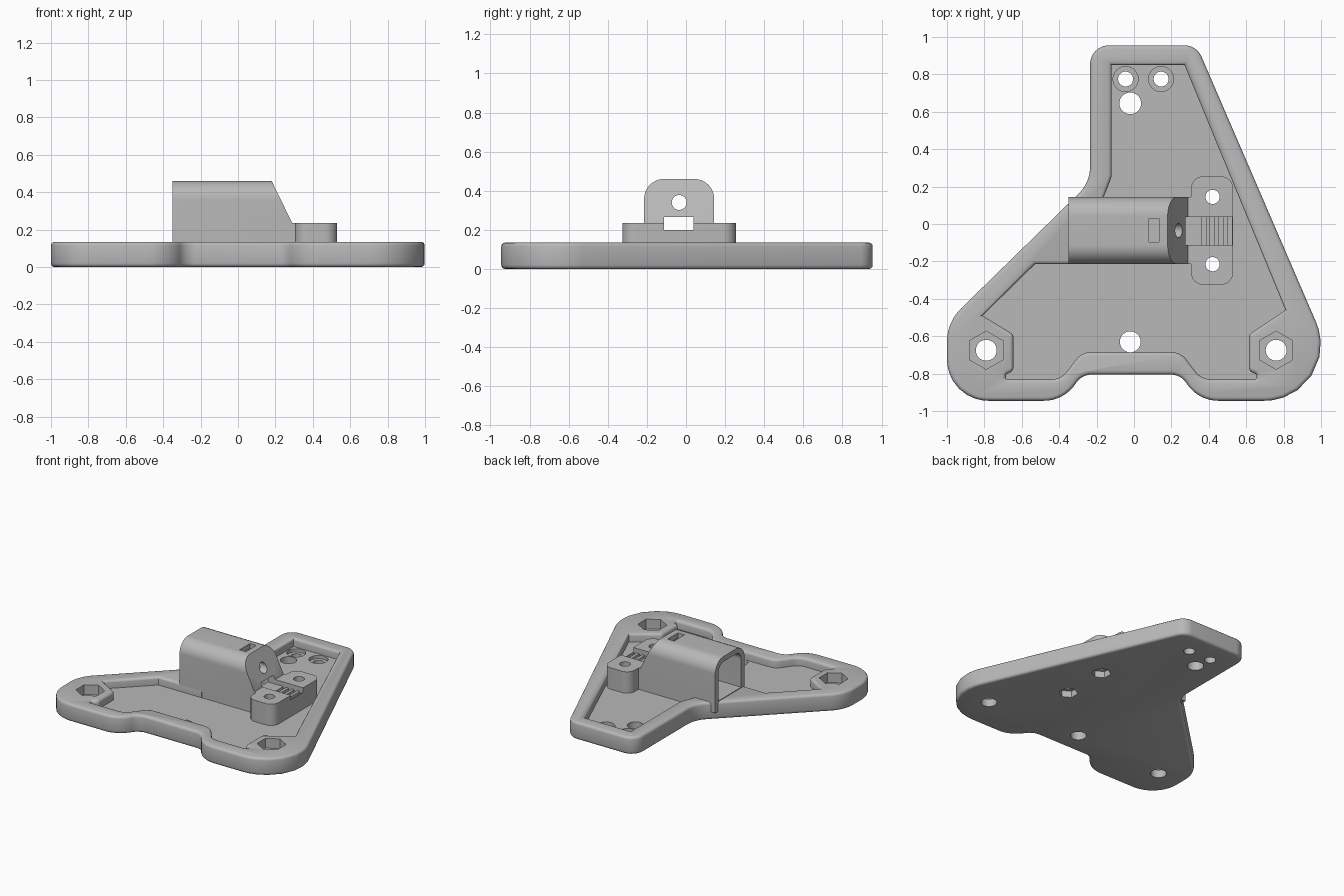
import bpy, bmesh, math
from mathutils import Vector

cube = bpy.data.objects.get("Cube")
if cube:
    bpy.data.objects.remove(cube, do_unlink=True)

grey = bpy.data.materials.new("plain_grey")
grey.use_nodes = True
grey.diffuse_color = (0.48, 0.48, 0.48, 1)
grey.node_tree.nodes["Principled BSDF"].inputs["Base Color"].default_value = (0.48, 0.48, 0.48, 1)


def rounded(corners, steps=8):
    """Polygon from (x, y, radius) corners."""
    out = []
    n = len(corners)
    for i, (x, y, r) in enumerate(corners):
        p = Vector((x, y))
        if r == 0:
            out.append(p)
            continue
        u = (Vector(corners[i - 1][:2]) - p).normalized()
        v = (Vector(corners[(i + 1) % n][:2]) - p).normalized()
        half = u.angle(v) / 2
        centre = p + (u + v).normalized() * (r / math.sin(half))
        t = r / math.tan(half)
        a, b = p + u * t - centre, p + v * t - centre
        for k in range(steps + 1):
            out.append(centre + a.lerp(b, k / steps).normalized() * r)
    return out


def circle(x, y, r, sides=32):
    turn = 2 * math.pi / sides
    return [Vector((x + r * math.sin(turn * i), y + r * math.cos(turn * i))) for i in range(sides)]


def rect(x0, x1, y0, y1, r=0):
    return rounded([(x0, y0, r), (x1, y0, r), (x1, y1, r), (x0, y1, r)])


AXES = {"z": lambda a, b, c: (a, b, c), "x": lambda a, b, c: (c, a, b), "y": lambda a, b, c: (a, c, b)}


def prism(name, pts, lo, hi, axis="z"):
    place = AXES[axis]
    bm = bmesh.new()
    low = [bm.verts.new(place(p[0], p[1], lo)) for p in pts]
    high = [bm.verts.new(place(p[0], p[1], hi)) for p in pts]
    bm.faces.new(low)
    bm.faces.new(high)
    for i in range(len(pts)):
        bm.faces.new((low[i - 1], low[i], high[i], high[i - 1]))
    bmesh.ops.recalc_face_normals(bm, faces=bm.faces)
    mesh = bpy.data.meshes.new(name)
    bm.to_mesh(mesh)
    bm.free()
    mesh.materials.append(grey)
    ob = bpy.data.objects.new(name, mesh)
    bpy.context.collection.objects.link(ob)
    return ob


def cut(ob, *cutters):
    """Subtract the cutters and bake the result."""
    for c in cutters:
        c.hide_render = True
        mod = ob.modifiers.new("cut", "BOOLEAN")
        mod.operation = "DIFFERENCE"
        mod.solver = "EXACT"
        mod.object = c
    graph = bpy.context.evaluated_depsgraph_get()
    mesh = bpy.data.meshes.new_from_object(ob.evaluated_get(graph))
    ob.modifiers.clear()
    ob.data = mesh


def soften(ob, test, width):
    """Round the sharp edges lying where test(z) holds."""
    bm = bmesh.new()
    bm.from_mesh(ob.data)
    edges = [e for e in bm.edges if len(e.link_faces) == 2 and e.calc_face_angle(0) > 0.8
             and all(test(v.co.z) for v in e.verts)]
    bmesh.ops.bevel(bm, geom=edges, offset=width, segments=3, profile=0.5, affect="EDGES")
    bm.to_mesh(ob.data)
    bm.free()


RIM, FLOOR, MID = 0.135, 0.07, -0.035

# Base plate outline with the front notch
plate = prism("base_plate", rounded([
    (-0.235, 0.955, 0.1), (-0.235, 0.222, 0.2), (-1, -0.525, 0.25), (-1, -0.945, 0.22),
    (-0.373, -0.945, 0.2), (-0.28, -0.805, 0.1), (0.25, -0.805, 0.1), (0.343, -0.945, 0.2),
    (1.155, -0.945, 0.3), (0.335, 0.955, 0.1)]), 0, RIM)

# Recessed pocket that leaves a raised rim
pocket = prism("pocket_cutter", rounded([
    (-0.12, 0.85, 0), (-0.12, 0.25, 0.1), (-0.16, 0.15, 0), (-0.16, -0.215, 0), (-0.53, -0.215, 0),
    (-0.81, -0.49, 0), (-0.645, -0.59, 0.03), (-0.645, -0.785, 0.03), (-0.685, -0.805, 0.01),
    (-0.685, -0.83, 0.01), (-0.39, -0.83, 0.1), (-0.28, -0.685, 0.1), (0.25, -0.685, 0.1),
    (0.36, -0.83, 0.1), (0.655, -0.83, 0.01), (0.655, -0.805, 0.01), (0.615, -0.785, 0.03),
    (0.615, -0.59, 0.03), (0.81, -0.46, 0), (0.27, 0.85, 0)]), FLOOR, 0.3)
cut(plate, pocket)
soften(plate, lambda z: z > RIM - 0.001 or z < 0.001, 0.02)

# Holes, counterbores and hexagonal nut recesses in the plate
cutters = [pocket]
plate_cutters = []
for x, y, r in [(-0.02, 0.645, 0.058), (-0.02, -0.63, 0.056), (-0.045, 0.775, 0.04),
                (0.145, 0.775, 0.04), (-0.79, -0.675, 0.056), (0.76, -0.675, 0.056)]:
    plate_cutters.append(prism("hole_cutter", circle(x, y, r), -0.1, 0.5))
for x in (-0.045, 0.145):
    plate_cutters.append(prism("counterbore_cutter", circle(x, 0.775, 0.067), 0.045, 0.3))
for x in (-0.79, 0.76):
    plate_cutters.append(prism("nut_cutter", circle(x, -0.675, 0.102, 6), 0.06, 0.3))

# Clamp screw holes with nut recesses underneath
screw_holes = [prism("screw_cutter", circle(0.42, MID + s * 0.18, 0.038), -0.1, 0.5) for s in (-1, 1)]
under_nuts = [prism("under_nut_cutter", circle(0.42, MID + s * 0.18, 0.068, 6), -0.1, 0.05) for s in (-1, 1)]
cut(plate, *plate_cutters, *screw_holes, *under_nuts)


# Arched housing with a sloping end, hollow and open on one side
def arch(name, half, bottom, top, r, x0, x1, shift):
    body = prism(name, rounded([(MID - half, bottom, 0), (MID + half, bottom, 0),
                                (MID + half, top, r), (MID - half, top, r)]), x0, x1, "x")
    slope = [(0.18, 0.46), (0.29, 0.235), (0.29, 0.0), (0.6, 0.0), (0.6, 0.6), (0.1116, 0.6)]
    wedge = prism("slope_cutter", [(x - shift, z) for x, z in slope], -0.6, 0.6, "y")
    cut(body, wedge)
    cutters.append(wedge)
    return body


housing = arch("motor_housing", 0.179, 0.06, 0.46, 0.1, -0.35, 0.4, 0)
cavity = arch("cavity_cutter", 0.139, 0.14, 0.42, 0.065, -0.5, 0.4, 0.06)
slot = prism("slot_cutter", rect(-0.113, 0.038, 0.2, 0.265), 0.1, 0.7, "x")
wire_hole = prism("wire_hole_cutter", circle(MID, 0.34, 0.038), 0.0, 0.5, "x")
window = prism("window_cutter", rect(0.08, 0.135, -0.095, 0.03), 0.36, 0.6)
cut(housing, cavity, slot, wire_hole, window)

# Cable clamp block with a toothed channel
clamp = prism("cable_clamp", rect(0.305, 0.53, -0.325, 0.255, 0.065), 0.06, 0.235)
neck = prism("clamp_neck", rect(0.27, 0.32, MID - 0.179, MID + 0.179), 0.06, 0.235)
grooves = [prism("groove_cutter", rect(x, x + 0.024, -0.113, 0.038), 0.175, 0.3)
           for x in (0.36, 0.407, 0.454, 0.501)]
cut(clamp, slot, *screw_holes, *grooves)
cut(neck, slot)

# Remove the finished cutters and shade the parts
cutters += plate_cutters + screw_holes + under_nuts + grooves + [cavity, slot, wire_hole, window]
for c in cutters:
    bpy.data.objects.remove(c, do_unlink=True)
bpy.ops.object.select_all(action="DESELECT")
for ob in (plate, housing, clamp, neck):
    ob.select_set(True)
bpy.context.view_layer.objects.active = plate
bpy.ops.object.shade_smooth_by_angle(angle=math.radians(32))
